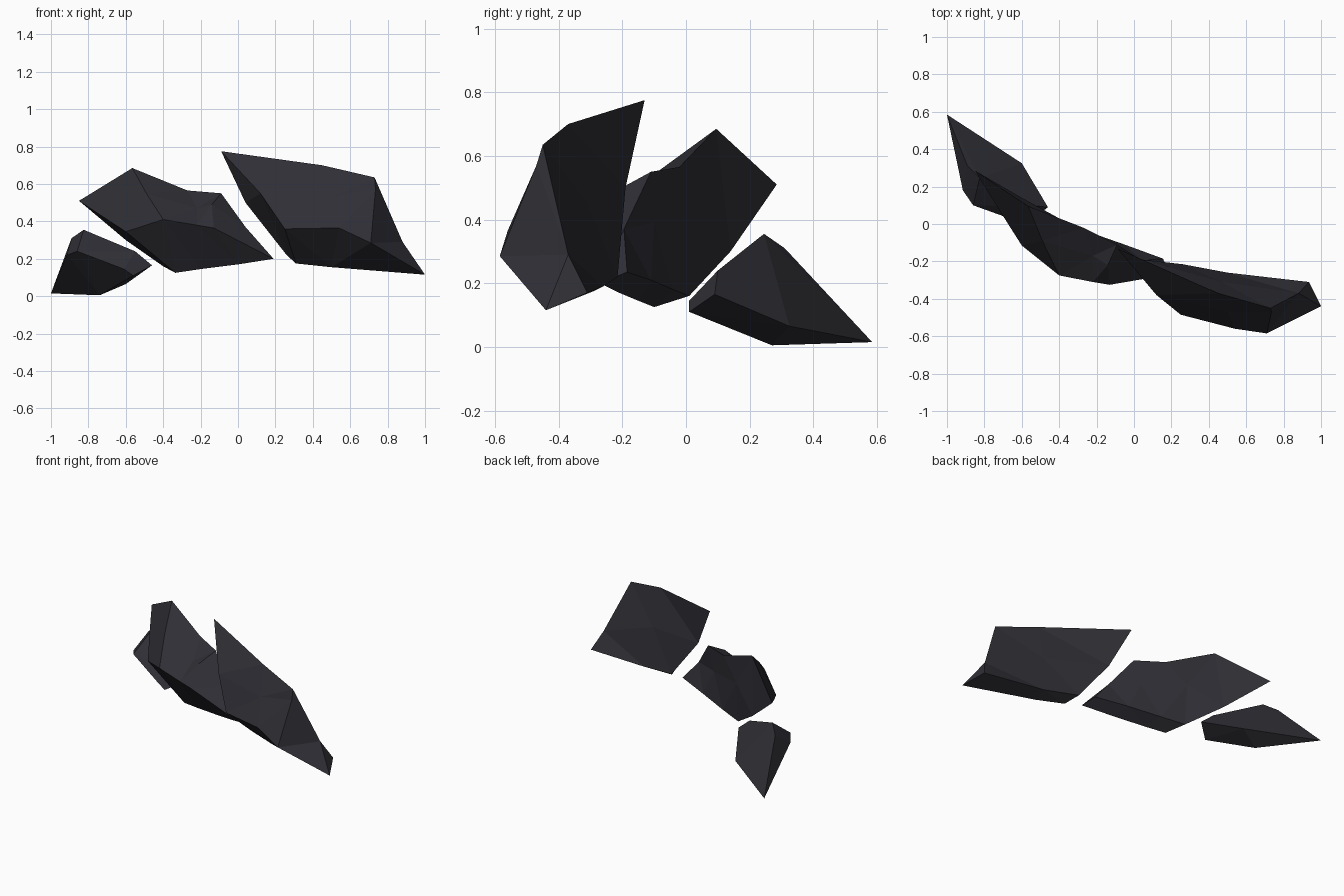
import bpy
import bmesh
from mathutils import Vector

if "Cube" in bpy.data.objects:
    bpy.data.objects.remove(bpy.data.objects["Cube"], do_unlink=True)

# One dark slate colour for every shard
slate = bpy.data.materials.new("dark_slate")
slate.use_nodes = True
colour = (0.028, 0.028, 0.036, 1)
slate.diffuse_color = colour
slate.node_tree.nodes["Principled BSDF"].inputs["Base Color"].default_value = colour


def finish(bm, name):
    """Turn the bmesh into a flat shaded, outward facing object."""
    bmesh.ops.recalc_face_normals(bm, faces=bm.faces[:])
    mesh = bpy.data.meshes.new(name)
    bm.to_mesh(mesh)
    bm.free()
    mesh.materials.append(slate)
    shard = bpy.data.objects.new(name, mesh)
    bpy.context.collection.objects.link(shard)
    return shard


def loft_shard(name, sections):
    """Skin a row of closed cross-sections and cap both ends."""
    bm = bmesh.new()
    rings = [[bm.verts.new(Vector(point)) for point in section] for section in sections]
    for ring, following in zip(rings, rings[1:]):
        count = len(ring)
        for i in range(count):
            j = (i + 1) % count
            bm.faces.new((ring[i], ring[j], following[j], following[i]))
    bm.faces.new(rings[0])
    bm.faces.new(rings[-1])
    bmesh.ops.recalc_face_normals(bm, faces=bm.faces[:])
    bmesh.ops.triangulate(bm, faces=bm.faces[:])
    return finish(bm, name)


def hull_shard(name, corners):
    """Wrap a convex chip around its corners."""
    bm = bmesh.new()
    for corner in corners:
        bm.verts.new(Vector(corner))
    result = bmesh.ops.convex_hull(bm, input=bm.verts[:])
    spare = {item for item in result["geom_interior"] + result["geom_unused"]
             if isinstance(item, bmesh.types.BMVert)}
    bmesh.ops.delete(bm, geom=list(spare), context="VERTS")
    return finish(bm, name)


# Each section runs: top edge, front slope, front fold, front underside,
# back underside, back slope.

# Large shard
loft_shard("large_shard", [
    [(-.09, -.13, .775), (.12, -.38, .55), (.25, -.485, .36),
     (.31, -.29, .175), (.26, -.215, .22), (.04, -.19, .5)],
    [(.45, -.37, .7), (.5, -.47, .53), (.54, -.56, .365),
     (.5, -.34, .155), (.5, -.26, .19), (.47, -.31, .45)],
    [(.73, -.45, .635), (.735, -.47, .57), (.71, -.585, .285),
     (1, -.44, .115), (.935, -.31, .17), (.88, -.37, .29)],
])

# Middle shard
loft_shard("middle_shard", [
    [(-.85, .285, .51), (-.73, .09, .43), (-.6, -.115, .345),
     (-.335, -.1, .125), (-.4, .01, .16), (-.6, .14, .3)],
    [(-.565, .095, .685), (-.49, -.09, .55), (-.4, -.275, .41),
     (-.2, -.15, .145), (-.25, -.04, .18), (-.4, .03, .43)],
    [(-.27, -.02, .565), (-.22, -.17, .47), (-.22, -.31, .38),
     (0, -.21, .17), (-.05, -.11, .21), (-.14, -.1, .39)],
    [(-.09, -.11, .55), (-.14, -.22, .49), (-.13, -.325, .365),
     (.19, -.27, .2), (.155, -.185, .235), (.04, -.195, .37)],
])

# Small pointed shard
hull_shard("small_shard", [
    (-1, .585, .015), (-.89, .31, .31), (-.825, .245, .355),
    (-.55, .1, .24), (-.46, .09, .165), (-.6, .325, .065),
    (-.74, .27, .005), (-.915, .18, .22), (-.86, .1, .24),
    (-.61, .01, .145), (-.56, .01, .11),
])
